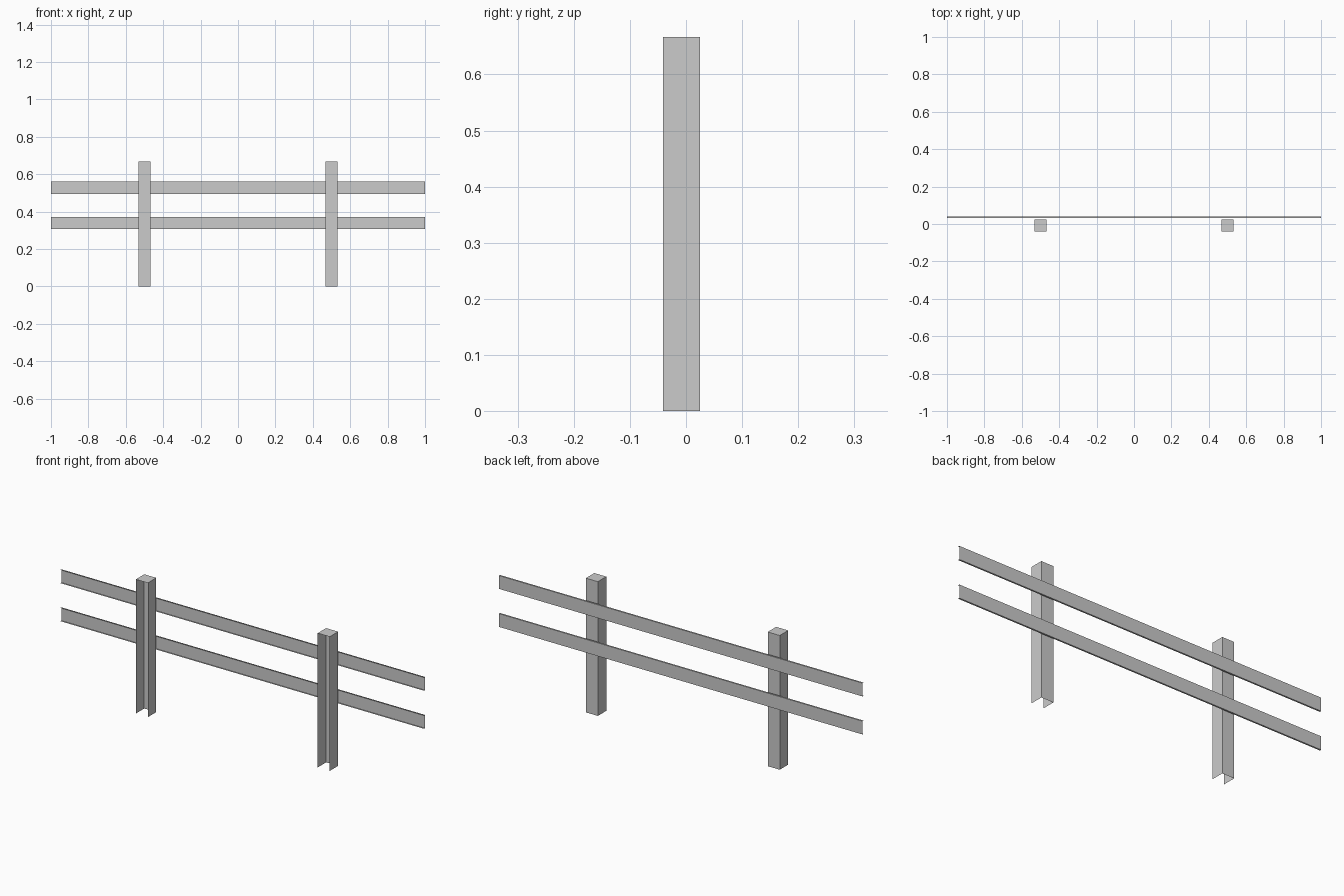
import bpy, bmesh
from mathutils import Vector

if "Cube" in bpy.data.objects:
    bpy.data.objects.remove(bpy.data.objects["Cube"])


def open_box(name, lo, hi, open_sides):
    """Thin-walled box with the faces pointing along open_sides removed."""
    lo, hi = Vector(lo), Vector(hi)
    bm = bmesh.new()
    bmesh.ops.create_cube(bm, size=1)
    bmesh.ops.scale(bm, vec=hi - lo, verts=bm.verts)
    bmesh.ops.translate(bm, vec=(lo + hi) / 2, verts=bm.verts)
    bm.normal_update()
    gone = [f for f in bm.faces
            if any(f.normal.dot(Vector(d)) > 0.9 for d in open_sides)]
    bmesh.ops.delete(bm, geom=gone, context='FACES')
    mesh = bpy.data.meshes.new(name)
    bm.to_mesh(mesh)
    bm.free()
    obj = bpy.data.objects.new(name, mesh)
    bpy.context.collection.objects.link(obj)
    return obj


FRONT, BOTTOM = (0, -1, 0), (0, 0, -1)
LEFT, RIGHT = (-1, 0, 0), (1, 0, 0)

# Posts: capped on top, open at the front and underneath
for side, x in (("left", -0.5), ("right", 0.5)):
    open_box(side + "_post", (x - 0.033, -0.041, 0), (x + 0.033, 0.025, 0.667),
             (FRONT, BOTTOM))

# Rails: shallow channels behind the posts, open at the front and both ends
for level, z in (("lower", 0.339), ("upper", 0.528)):
    open_box(level + "_rail", (-1, 0.033, z - 0.033), (1, 0.041, z + 0.033),
             (FRONT, LEFT, RIGHT))
